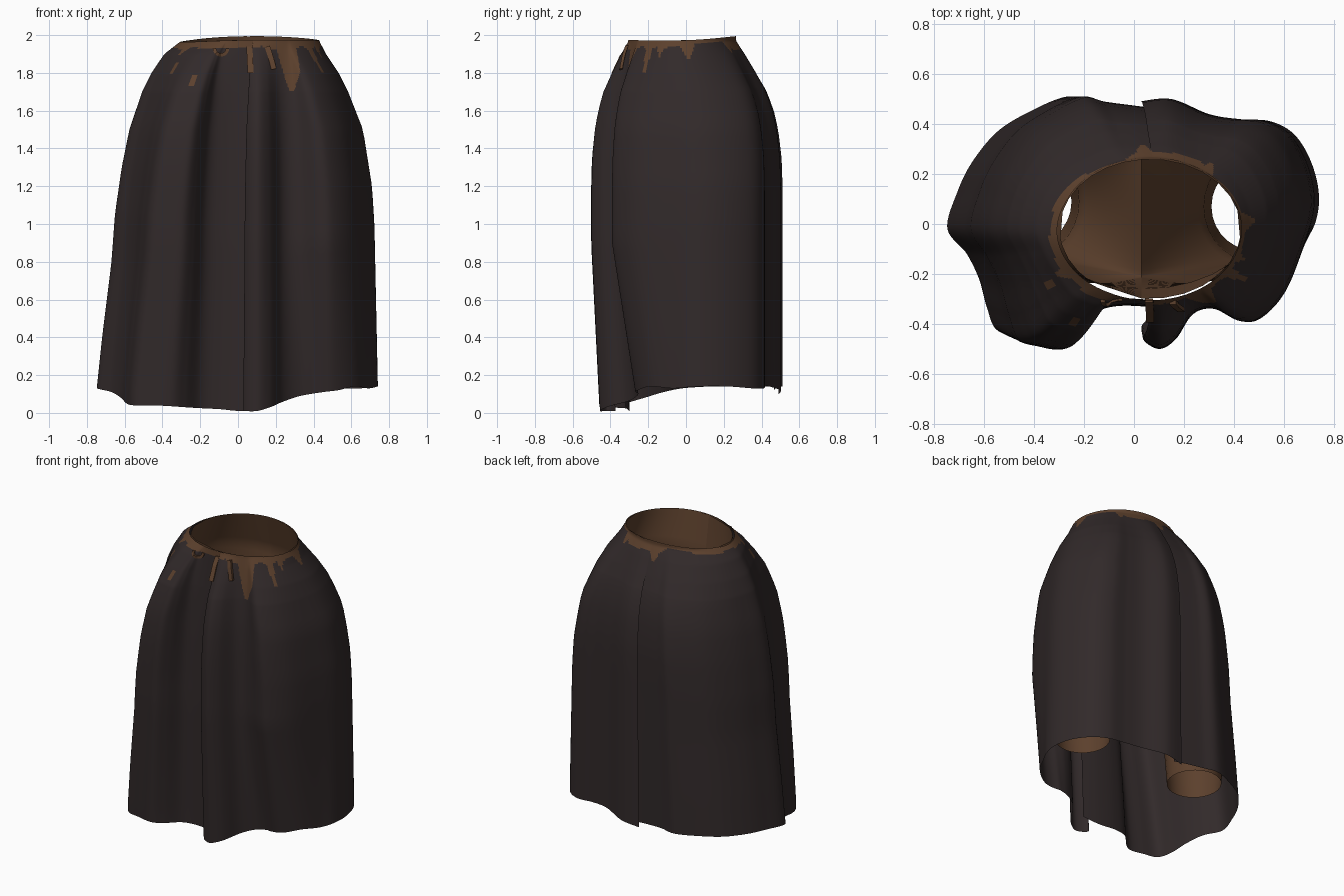
import bpy, bmesh, math, random
from mathutils import Vector
from mathutils.bvhtree import BVHTree

if "Cube" in bpy.data.objects:
    bpy.data.objects.remove(bpy.data.objects["Cube"])

random.seed(4)


def material(name, rgb):
    m = bpy.data.materials.new(name)
    m.diffuse_color = (*rgb, 1)
    m.use_nodes = True
    m.node_tree.nodes["Principled BSDF"].inputs["Base Color"].default_value = m.diffuse_color
    return m


CLOTH = material("dark cloth", (0.031, 0.0225, 0.0228))
LEATHER = material("brown leather", (0.108, 0.052, 0.026))


def make(name, verts, faces, mats, rule=None):
    me = bpy.data.meshes.new(name)
    me.from_pydata(verts, [], faces)
    for m in mats:
        me.materials.append(m)
    for i, p in enumerate(me.polygons):
        p.use_smooth = True
        if rule:
            p.material_index = rule[i]
    ob = bpy.data.objects.new(name, me)
    bpy.context.collection.objects.link(ob)
    return ob


def lerp_table(table, v):
    # table of (key, value) with descending keys
    if v >= table[0][0]:
        return table[0][1]
    for (a, fa), (b, fb) in zip(table, table[1:]):
        if v >= b:
            return fa + (fb - fa) * (v - a) / (b - a)
    return table[-1][1]


def spline(pts, steps):
    out = []
    for i in range(len(pts) - 1):
        p = [Vector(pts[max(0, min(len(pts) - 1, i + k))]) for k in (-1, 0, 1, 2)]
        for s in range(steps):
            t = s / steps
            out.append(0.5 * (2 * p[1] + (p[2] - p[0]) * t
                              + (2 * p[0] - 5 * p[1] + 4 * p[2] - p[3]) * t * t
                              + (3 * p[1] - p[0] - 3 * p[2] + p[3]) * t ** 3))
    out.append(Vector(pts[-1]))
    return out


# How far the cloth has flared from waist to full width at each height
FLARE_R = [(1.97, 0), (1.9, .12), (1.8, .34), (1.7, .5), (1.5, .75), (1.2, .9), (1, .94), (.1, 1)]
FLARE_L = [(1.97, 0), (1.9, .2), (1.8, .35), (1.7, .46), (1.5, .61), (1.3, .7), (1.05, .78),
           (.8, .82), (.4, .93), (.1, 1)]
FLARE_Y = [(1.97, 0), (1.9, .2), (1.8, .45), (1.7, .68), (1.6, .82), (1.5, .91), (1.35, .98), (1.2, 1)]

# Outer outline of the two panels: x, y, hem height
RIGHT = [(.06, -.41, .01), (.03, -.46, .01), (.1, -.5, .01), (.17, -.46, .03), (.24, -.36, .06),
         (.33, -.34, .09), (.45, -.39, .11), (.53, -.37, .12), (.62, -.27, .14), (.69, -.1, .13),
         (.74, .07, .14), (.72, .22, .14), (.65, .35, .13), (.55, .41, .13), (.42, .42, .14),
         (.3, .44, .14), (.15, .5, .12), (.02, .49, .1)]
LEFT = [(.06, .465, .12), (-.02, .475, .13), (-.15, .49, .14), (-.27, .51, .14), (-.42, .45, .14),
        (-.55, .37, .14), (-.65, .25, .14), (-.71, .13, .14), (-.75, -.02, .13), (-.67, -.13, .11),
        (-.62, -.24, .08), (-.59, -.36, .05), (-.55, -.46, .04), (-.45, -.49, .04), (-.35, -.5, .035),
        (-.28, -.45, .03), (-.2, -.36, .025), (-.1, -.33, .02), (.03, -.33, .01), (.15, -.35, .03)]

# Leather showing through at the waist: angle, half width, start depth, end depth
SPIKES = [(-60, 10, 0, .27), (-36, 5, 0, .17), (-24, 5, 0, .09), (4, 10, 0, .1),
          (52, 7, 0, .08), (78, 34, 0, .065), (92, 9, 0, .11),
          (-145, 9, 0, .07), (-141, 2, .11, .17), (-119, 1.6, .18, .24)]
JAG = [random.uniform(.015, .032) for _ in range(40)]


def is_leather(ang, depth):
    deg = math.degrees(ang) % 360
    k = deg / 9
    j = JAG[int(k) % 40] + (JAG[int(k + 1) % 40] - JAG[int(k) % 40]) * (k % 1)
    if depth < j + .018 * max(0, -math.sin(ang)):
        return True
    for a, hw, d0, d1 in SPIKES:
        off = abs((deg - a + 180) % 360 - 180)
        ramp = 1 if d0 else min(1, (2.2 if hw > 20 else 1.15) * (1 - off / hw))
        if off < hw and d0 <= depth < d1 * ramp + (j - .024 if hw > 20 else 0):
            return True
    return False


def rim_height(a):
    return 1.968 + .01 * math.sin(a) + .016 * math.sin(a) ** 2 + .004 * math.cos(a)


def waist(a):
    return .065 + .365 * math.cos(a), -.02 + .285 * math.sin(a), rim_height(a)


def panel(name, outline):
    cols = spline(outline, 11)
    step, top, low = .01, 28, 26
    rows = top + low
    verts, faces, rule, angs = [], [], [], []
    for c in cols:
        a = math.atan2(c.y / .45, c.x / .73)
        angs.append(a)
        wx, wy, rim = waist(a)
        for r in range(rows + 1):
            z = rim - step * min(r, top)
            if r > top:
                z += (c.z - z) * (r - top) / low
            k = min(1, max(0, (c.x + .3) / .6))
            fx = lerp_table(FLARE_L, z) * (1 - k) + lerp_table(FLARE_R, z) * k
            fy = lerp_table(FLARE_Y, z)
            y = wy + (c.y - wy) * fy
            # Lower front right corner swings back, middle front tucks slightly
            if y < 0 and z < .9:
                swing = min(1, max(0, (c.x - .2) / .2))
                y *= 1 - (.32 * swing + .08 * (1 - swing)) * (.9 - z) / .8
            verts.append((wx + (c.x - wx) * fx, y, z))
    n = rows + 1
    for i in range(len(cols) - 1):
        for r in range(rows):
            faces.append((i * n + r, i * n + r + 1, (i + 1) * n + r + 1, (i + 1) * n + r))
            rule.append(int(is_leather(angs[i], step * (r + .5)) if r < top else 0))
    make(name, verts, faces, [CLOTH, LEATHER], rule)
    return verts, faces


surfaces = [panel("skirt_right_panel", RIGHT), panel("skirt_left_panel", LEFT)]
trees = [BVHTree.FromPolygons(v, f) for v, f in surfaces]


# Inner trousers: each leg is a half tube above the crotch, a closed tube below
def leg(name, side, waist_w, hip_w, thigh_w, foot_x, foot_y):
    half = 14
    n = half * 2
    cx = .03
    stops = [0, 6, 14, 24, 32]  # waist, hip, crotch, shin and foot rows
    crotch_row, rows = stops[2], stops[-1]
    verts, faces = [], []
    for r in range(rows + 1):
        for i in range(n):
            a = -math.pi / 2 + math.pi * i / half
            c, s = math.cos(a), math.sin(a)
            out = max(c, 0)
            x = cx + side * waist_w * out
            depth = .279 * math.sqrt(max(0, 1 - ((x - .065) / .362) ** 2))
            y = -.02 + depth * (1 if s > 0 else -1)
            if y < -.25 and x < .02:
                y += .012
            rings = [Vector((x, y, rim_height(a if side > 0 else math.pi - a))),
                     Vector((cx + side * hip_w * out, .02 + (.3 if s > 0 else .28) * s, 1.75)),
                     Vector((cx + side * thigh_w * out, .03 + s * (.24 + .13 * out), 1.4)),
                     Vector((foot_x + side * .2 * c, foot_y + .22 * s, .8)),
                     Vector((foot_x + side * .17 * c, foot_y + .175 * s, .3))]
            k = max(q for q in range(4) if r >= stops[q])
            t = (r - stops[k]) / (stops[k + 1] - stops[k])
            verts.append(rings[k].lerp(rings[k + 1], t))
    for r in range(rows):
        for i in range(half if r < crotch_row else n):
            j = (i + 1) % n
            faces.append((r * n + i, r * n + j, (r + 1) * n + j, (r + 1) * n + i))
    ob = make(name, verts, faces, [LEATHER])
    # Remove the unused inner points above the crotch
    bm = bmesh.new()
    bm.from_mesh(ob.data)
    bmesh.ops.delete(bm, geom=[v for v in bm.verts if not v.link_faces], context='VERTS')
    bmesh.ops.recalc_face_normals(bm, faces=bm.faces)
    bm.to_mesh(ob.data)
    bm.free()


leg("trouser_leg_right", 1, .394, .46, .52, .48, .07)
leg("trouser_leg_left", -1, .324, .42, .48, -.42, .09)


# Small straps lying on the front of the waist
def front_y(x, z):
    hits = [t.ray_cast(Vector((x, -2, z)), Vector((0, 1, 0)))[0] for t in trees]
    return min([h.y for h in hits if h] or [-.31])


def strap(name, path, width):
    verts, faces = [], []
    pts = [Vector((x, front_y(x, z) - .008, z)) for x, z in path]
    for i, p in enumerate(pts):
        d = pts[min(i + 1, len(pts) - 1)] - pts[max(i - 1, 0)]
        side = Vector((d.z, 0, -d.x)).normalized() * width / 2
        p = Vector((p.x, min(p.y, front_y(p.x + side.x, p.z) - .008, front_y(p.x - side.x, p.z) - .008), p.z))
        back = Vector((0, .016, 0))
        verts += [p - side, p + side, p + side + back, p - side + back]
    for i in range(len(pts) - 1):
        for k in range(4):
            a, b = i * 4 + k, i * 4 + (k + 1) % 4
            faces.append((a, b, b + 4, a + 4))
    e = len(verts) - 4
    faces += [(3, 2, 1, 0), (e, e + 1, e + 2, e + 3)]
    ob = make(name, verts, faces, [LEATHER])
    for p in ob.data.polygons:
        p.use_smooth = False


strap("strap_middle", [(.06, 1.94), (.063, 1.89), (.065, 1.84), (.065, 1.8)], .032)
strap("strap_right", [(.155, 1.94), (.168, 1.9), (.18, 1.86), (.19, 1.82)], .028)
strap("strap_loop", [(-.09 - .035 * math.cos(math.pi * i / 8), 1.93 - .035 * math.sin(math.pi * i / 8))
                     for i in range(9)], .018)
